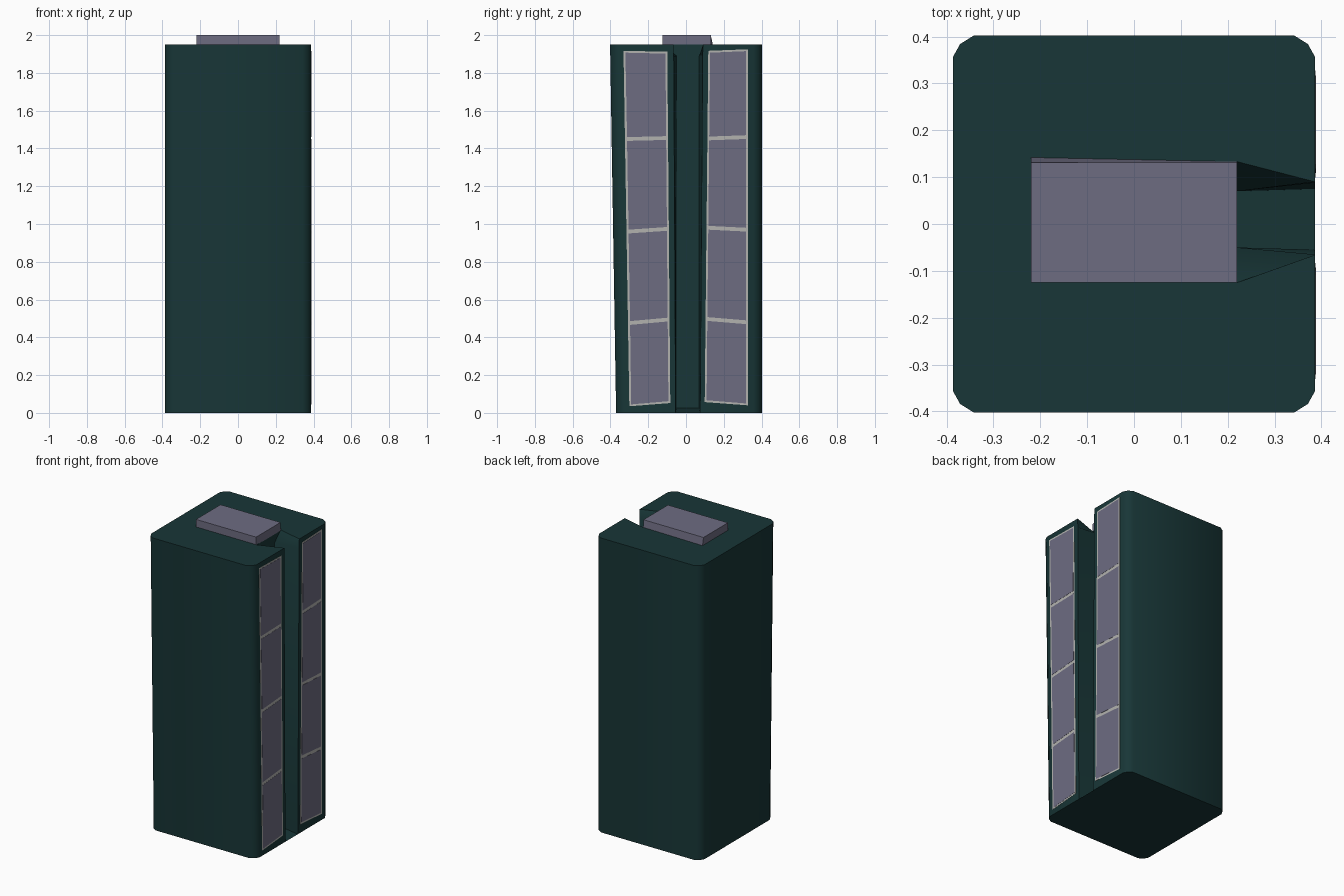
import bpy, bmesh, math
from mathutils import Vector

if "Cube" in bpy.data.objects:
    bpy.data.objects.remove(bpy.data.objects["Cube"])


def material(name, rgb):
    m = bpy.data.materials.new(name)
    m.diffuse_color = (*rgb, 1)
    m.use_nodes = True
    m.node_tree.nodes["Principled BSDF"].inputs["Base Color"].default_value = m.diffuse_color
    return m


TEAL = material("dark_teal", (0.009, 0.037, 0.038))
GREY = material("slate_grey", (0.155, 0.15, 0.222))
TRIM = material("pale_trim", (0.45, 0.45, 0.43))


def finish(name, bm, mat, smooth=False):
    bmesh.ops.recalc_face_normals(bm, faces=bm.faces)
    me = bpy.data.meshes.new(name)
    bm.to_mesh(me)
    bm.free()
    me.materials.append(mat)
    if smooth:
        for p in me.polygons:
            p.use_smooth = True
        me.set_sharp_from_angle(angle=math.radians(35))
    ob = bpy.data.objects.new(name, me)
    bpy.context.collection.objects.link(ob)
    return ob


def add_box(bm, lower, upper):
    """Closed box between two four-cornered loops."""
    a = [bm.verts.new(p) for p in lower]
    b = [bm.verts.new(p) for p in upper]
    bm.faces.new(a)
    bm.faces.new(b)
    for i in range(4):
        j = (i + 1) % 4
        bm.faces.new((a[i], a[j], b[j], b[i]))


# Tower body: rounded footprint with a slot running up the right side
HX, YB, SLOT_X = 0.386, 0.402, 0.22


def level(z, slot_z, slot):
    yf = -0.37 - 0.032 * z / 1.95            # front face leans out
    f0, i0, i1, f1 = slot
    corner = [(0.0, 0.045), (0.015, 0.018), (0.044, 0.0)]
    right_back = [(HX - a, YB - b, z) for a, b in corner]
    left_back = [(-x, y, z) for x, y, _ in reversed(right_back)]
    left_front = [(-HX + a, yf + b, z) for a, b in corner]
    right_front = [(-x, y, z) for x, y, _ in reversed(left_front)]
    groove = [(HX, f0, z), (SLOT_X, i0, slot_z), (SLOT_X, i1, slot_z), (HX, f1, z)]
    return groove + right_back + left_back + left_front + right_front


bm = bmesh.new()
rings = [[bm.verts.new(p) for p in lv] for lv in (
    level(0.0, 0.025, (-0.055, -0.05, 0.07, 0.075)),
    level(1.89, 1.89, (-0.065, -0.05, 0.07, 0.088)),
    level(1.95, 1.95, (-0.066, -0.125, 0.133, 0.09)))]
n = len(rings[0])
for a, b in zip(rings, rings[1:]):
    for i in range(n):
        j = (i + 1) % n
        bm.faces.new((a[i], a[j], b[j], b[i]))
bm.faces.new(rings[2])
bm.faces.new(rings[0][:4])                   # slot floor
bm.faces.new([rings[0][0]] + rings[0][3:])   # underside
finish("tower_body", bm, TEAL, smooth=True)

# Roof cap with a slightly skewed back edge
bm = bmesh.new()
add_box(bm,
        [(-0.22, -0.125, 1.945), (0.22, -0.125, 1.945), (0.22, 0.134, 1.945), (-0.22, 0.143, 1.945)],
        [(-0.22, -0.125, 2.0), (0.22, -0.125, 2.0), (0.22, 0.131, 2.0), (-0.22, 0.131, 2.0)])
finish("roof_cap", bm, GREY)


# Window strips: pale backing with four panes on each side of the slot
def plate(bm, quad, x0, x1):
    add_box(bm, [(x0, *p) for p in quad], [(x1, *p) for p in quad])


def window_strip(side, bottom, top, splits):
    rows = [bottom] + splits + [top]         # each row: left (y, z), right (y, z)
    rows = [[Vector(p) for p in r] for r in rows]
    bm = bmesh.new()
    plate(bm, [rows[0][0], rows[0][1], rows[-1][1], rows[-1][0]], HX - 0.01, HX + 0.001)
    finish(side + "_window_frame", bm, TRIM)
    bm = bmesh.new()
    m = 0.010
    for lo, hi in zip(rows, rows[1:]):
        quad = [lo[0] + Vector((m, m)), lo[1] + Vector((-m, m)),
                hi[1] + Vector((-m, -m)), hi[0] + Vector((m, -m))]
        plate(bm, quad, HX - 0.008, HX + 0.002)
    finish(side + "_window_panes", bm, GREY)


window_strip("front", [(-0.300, 0.035), (-0.083, 0.052)], [(-0.331, 1.917), (-0.099, 1.912)],
             [[(-0.306, 0.476), (-0.087, 0.494)],
              [(-0.314, 0.960), (-0.091, 0.974)],
              [(-0.322, 1.450), (-0.095, 1.455)]])
window_strip("back", [(0.099, 0.057), (0.327, 0.040)], [(0.118, 1.917), (0.327, 1.925)],
             [[(0.103, 0.497), (0.327, 0.480)],
              [(0.108, 0.980), (0.327, 0.970)],
              [(0.113, 1.453), (0.327, 1.460)]])
